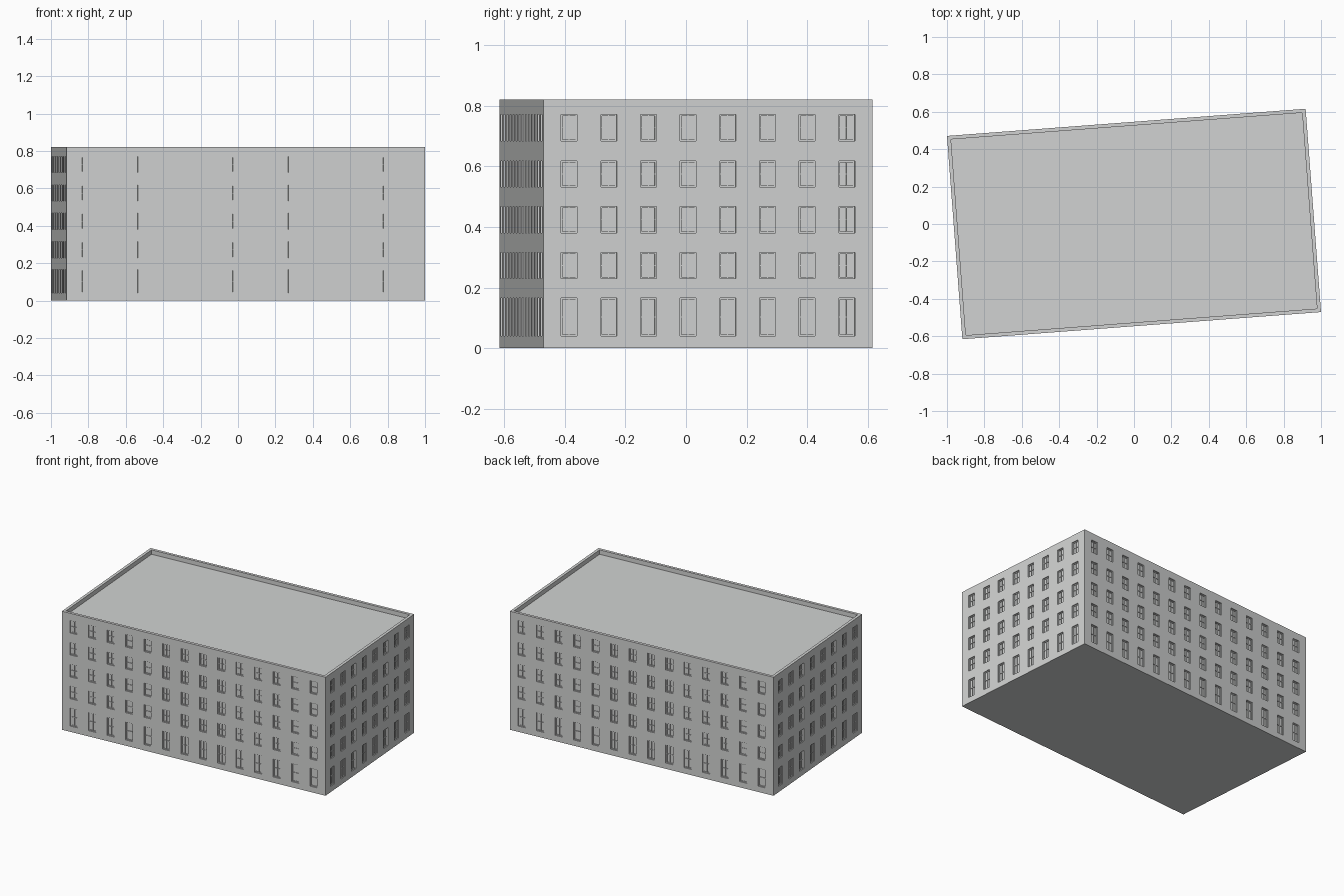
import bpy, bmesh, math
from mathutils import Vector, Matrix

if "Cube" in bpy.data.objects:
    bpy.data.objects.remove(bpy.data.objects["Cube"])

L, W, H = 1.923, 1.09, 0.82          # building length, width, height
ROT = Matrix.Rotation(math.radians(4.33), 4, 'Z')
WIN_W = 0.053
ROWS = [(0.04, 0.165), (0.229, 0.316), (0.380, 0.467), (0.532, 0.618), (0.684, 0.770)]
REVEAL, FRAME, PANE = 0.006, 0.005, 0.005   # recess, frame width, glass set-back
MARGIN = 0.02

mat = bpy.data.materials.new("light grey")
mat.diffuse_color = (0.64, 0.65, 0.645, 1)
mat.use_nodes = True
mat.node_tree.nodes["Principled BSDF"].inputs["Base Color"].default_value = mat.diffuse_color


def finish(bm, name):
    bm.transform(ROT)
    me = bpy.data.meshes.new(name)
    bm.to_mesh(me)
    bm.free()
    me.materials.append(mat)
    ob = bpy.data.objects.new(name, me)
    bpy.context.collection.objects.link(ob)
    return ob


def push(bm, faces, dist):
    """Extrude each face inward along its own normal, return the new faces."""
    out = bmesh.ops.extrude_discrete_faces(bm, faces=faces)['faces']
    for f in out:
        f.normal_update()
        n = f.normal.copy()
        for v in f.verts:
            v.co -= n * dist
    return out


def box(bm, centre, t, n, w, d, h):
    """Box with width along t, depth along n, height along z."""
    m = Matrix((t, n, Vector((0, 0, 1)))).transposed().to_4x4()
    m = Matrix.Translation(centre) @ m @ Matrix.Diagonal((w, d, h, 1))
    bmesh.ops.create_cube(bm, size=1, matrix=m)


walls, bars = bmesh.new(), bmesh.new()
windows = []
corners = [Vector((x * L / 2, y * W / 2, 0)) for x, y in ((-1, -1), (1, -1), (1, 1), (-1, 1))]
zs = [0] + [z for row in ROWS for z in row] + [H]

# Facades: grids of cells, every odd cell is a window
for i, count in enumerate((14, 8, 14, 8)):
    a, b = corners[i], corners[(i + 1) % 4]
    length = (b - a).length
    t = (b - a).normalized()
    n = Vector((t.y, -t.x, 0))
    pitch = (length - 2 * MARGIN) / count
    mids = [MARGIN + pitch * (k + 0.5) for k in range(count)]
    us = [0] + [m + s * WIN_W / 2 for m in mids for s in (-1, 1)] + [length]
    grid = [[walls.verts.new(a + t * u + Vector((0, 0, z))) for z in zs] for u in us]
    for p in range(len(us) - 1):
        for q in range(len(zs) - 1):
            f = walls.faces.new((grid[p][q], grid[p + 1][q], grid[p + 1][q + 1], grid[p][q + 1]))
            if p % 2 and q % 2:
                windows.append(f)
    # Glazing bars: one upright and one crossbar per window
    for m in mids:
        for z0, z1 in ROWS:
            c = a + t * m - n * (REVEAL + PANE / 2 + 0.0005) + Vector((0, 0, (z0 + z1) / 2))
            box(bars, c, t, n, 0.003, PANE, z1 - z0 - 2 * FRAME)
            box(bars, c, t, n, WIN_W - 2 * FRAME, PANE - 0.0005, 0.003)

bmesh.ops.remove_doubles(walls, verts=walls.verts[:], dist=1e-5)
walls.normal_update()

# Floor slab and roof, with the roof sunk behind a parapet
rim = [e for e in walls.edges if e.is_boundary]
for z in (0, H):
    loop = [e for e in rim if all(abs(v.co.z - z) < 1e-5 for v in e.verts)]
    cap = bmesh.ops.edgeloop_fill(walls, edges=loop)['faces']
    for f in cap:
        f.normal_update()
        if (f.normal.z > 0) != (z > 0):
            f.normal_flip()
    if z:
        bmesh.ops.inset_region(walls, faces=cap, thickness=0.02, use_even_offset=True)
        push(walls, cap, 0.03)
        bmesh.ops.delete(walls, geom=[f for f in cap if f.is_valid and
                         abs(f.calc_center_median().z - H) < 1e-4], context='FACES_ONLY')

# Window recess, frame and glass
windows = [f for f in windows if f.is_valid]


def recess(faces, dist):
    new = push(walls, faces, dist)
    old = [f for f in faces if f.is_valid and f not in set(new)]
    bmesh.ops.delete(walls, geom=old, context='FACES_ONLY')
    return new


panes = recess(windows, REVEAL)
walls.normal_update()
bmesh.ops.inset_individual(walls, faces=panes, thickness=FRAME, use_even_offset=True)
walls.normal_update()
recess(panes, PANE)
bmesh.ops.recalc_face_normals(walls, faces=walls.faces[:])

finish(walls, "building_walls")
finish(bars, "window_bars")
